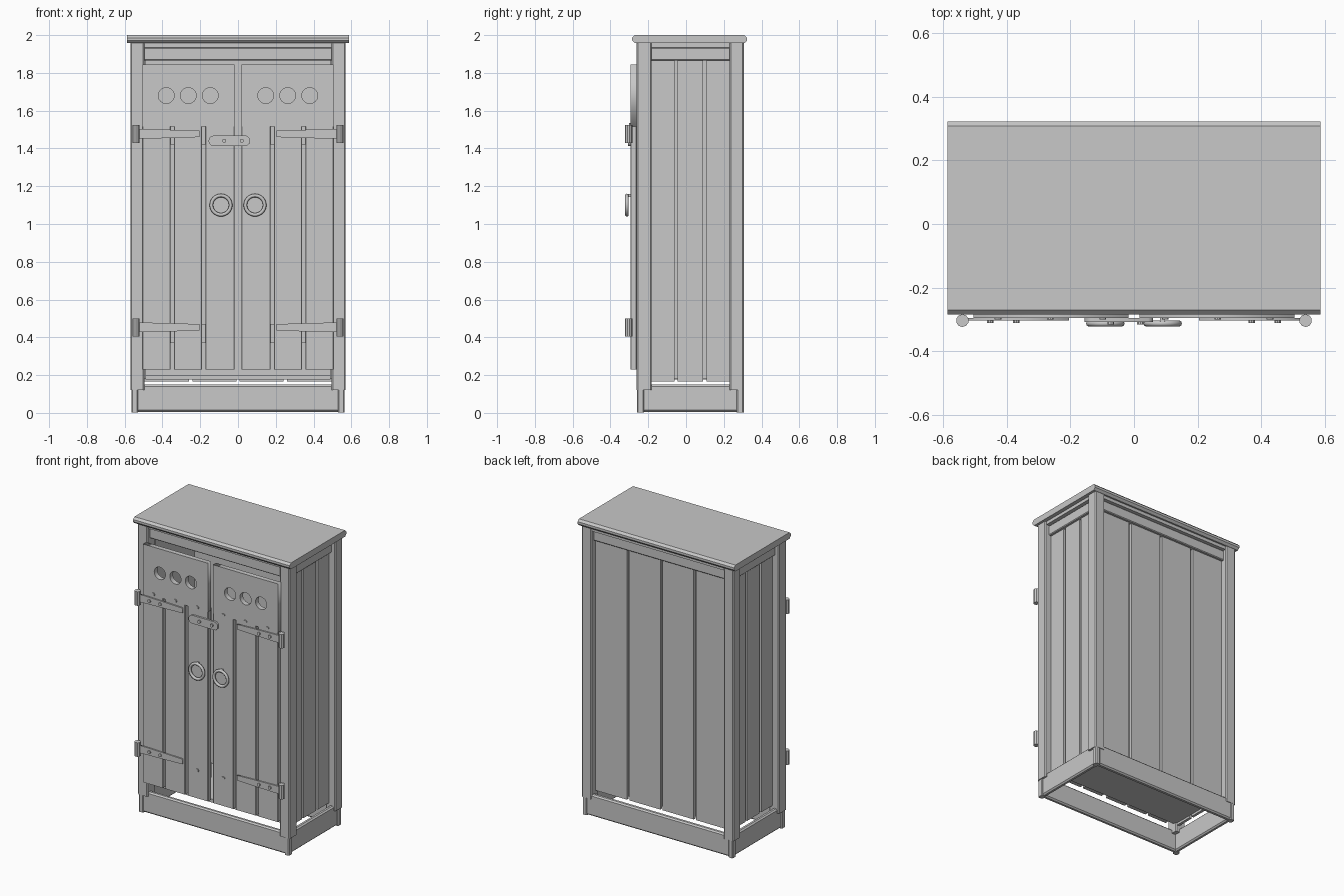
import bpy, bmesh
from math import pi, cos, sin

if "Cube" in bpy.data.objects:
    bpy.data.objects.remove(bpy.data.objects["Cube"])

grey = bpy.data.materials.new("plain_grey")
grey.use_nodes = True
COLOUR = (0.58, 0.58, 0.58, 1)
grey.diffuse_color = COLOUR
grey.node_tree.nodes["Principled BSDF"].inputs["Base Color"].default_value = COLOUR


def finish(name, bm):
    mesh = bpy.data.meshes.new(name)
    bm.to_mesh(mesh)
    bm.free()
    mesh.materials.append(grey)
    obj = bpy.data.objects.new(name, mesh)
    bpy.context.collection.objects.link(obj)
    return obj


def box(name, x, y, z, bevel=0.0, axis=None):
    """Box from (low, high) ranges; chamfers all edges or those along one axis."""
    bm = bmesh.new()
    bmesh.ops.create_cube(bm, size=1)
    for v in bm.verts:
        for i, (lo, hi) in enumerate((x, y, z)):
            v.co[i] = lo if v.co[i] < 0 else hi
    if bevel:
        edges = [e for e in bm.edges if axis is None
                 or abs((e.verts[0].co - e.verts[1].co)[axis]) > 1e-4]
        bmesh.ops.bevel(bm, geom=edges, offset=bevel, segments=1,
                        profile=0.5, affect='EDGES')
    return finish(name, bm)


def plate(name, outlines, y0, y1):
    """Upright plate from closed (x, z) outlines; inner outlines become holes."""
    curve = bpy.data.curves.new(name, 'CURVE')
    curve.dimensions = '2D'
    curve.fill_mode = 'BOTH'
    curve.extrude = (y1 - y0) / 2
    for points in outlines:
        spline = curve.splines.new('POLY')
        spline.points.add(len(points) - 1)
        for p, (px, pz) in zip(spline.points, points):
            p.co = (px, pz, 0, 1)
        spline.use_cyclic_u = True
    temp = bpy.data.objects.new(name, curve)
    bpy.context.collection.objects.link(temp)
    temp.rotation_euler.x = pi / 2
    temp.location.y = (y0 + y1) / 2
    bpy.context.view_layer.update()
    source = temp.evaluated_get(bpy.context.evaluated_depsgraph_get())
    bm = bmesh.new()
    bm.from_mesh(source.to_mesh())
    bm.transform(temp.matrix_world)
    bpy.data.objects.remove(temp)
    return finish(name, bm)


def circle(cx, cz, r, n=24):
    return [(cx + r * cos(2 * pi * i / n), cz + r * sin(2 * pi * i / n)) for i in range(n)]


def cylinder(name, loc, r, depth, sides, rot=(0, 0, 0)):
    bpy.ops.mesh.primitive_cylinder_add(vertices=sides, radius=r, depth=depth,
                                        location=loc, rotation=rot)
    obj = bpy.context.object
    obj.name = name
    obj.data.materials.append(grey)
    bpy.ops.object.shade_smooth_by_angle()


def rivet(x, z, y):
    cylinder("rivet", (x, y, z), 0.011, 0.012, 10, (pi / 2, 0, 0))


def boards(lo, hi, cuts, make, gap=0.018):
    """Row of boards between lo and hi, with a gap at each cut."""
    starts = [lo] + [c + gap / 2 for c in cuts]
    ends = [c - gap / 2 for c in cuts] + [hi]
    for span_range in zip(starts, ends):
        make(span_range)


# Overhanging top with chamfered long edges, and the apron under it
box("top_board", (-0.587, 0.587), (-0.285, 0.323), (1.957, 2.0), 0.014, 0)
box("top_apron", (-0.56, 0.56), (-0.25, 0.298), (1.935, 1.957))

# Corner posts
FRONT, BACK = (-0.262, -0.182), (0.231, 0.307)
for s in (-1, 1):
    for y in (FRONT, BACK):
        box("corner_post", sorted((s * 0.57, s * 0.495)), y, (0.12, 1.957), 0.007, 2)

# Top rails
for y in ((-0.237, -0.2), (0.235, 0.28)):
    box("long_top_rail", (-0.505, 0.505), y, (1.865, 1.934), 0.005, 0)
for s in (-1, 1):
    box("side_top_rail", sorted((s * 0.54, s * 0.49)), (-0.19, 0.24), (1.865, 1.934), 0.005, 1)

# Open plinth
for y in ((-0.254, -0.222), (0.268, 0.302)):
    box("plinth_board", (-0.55, 0.55), y, (0.005, 0.15), 0.009, 0)
for s in (-1, 1):
    box("plinth_side", sorted((s * 0.556, s * 0.524)), (-0.25, 0.298), (0.005, 0.15), 0.009, 1)
    for y in ((-0.26, -0.222), (0.268, 0.306)):
        box("plinth_corner", sorted((s * 0.564, s * 0.53)), y, (0.003, 0.12), 0.006, 2)

# Floor
box("floor", (-0.49, 0.49), (-0.2, 0.23), (0.177, 0.2))

# Recessed side and back panels: boards over a backing
for s in (-1, 1):
    boards(-0.19, 0.24, (-0.053, 0.1),
           lambda r: box("side_board", sorted((s * 0.522, s * 0.504)), r, (0.165, 1.88)))
    box("side_backing", sorted((s * 0.504, s * 0.486)), (-0.19, 0.24), (0.18, 1.88))
boards(-0.5, 0.5, (-0.25, 0, 0.25),
       lambda r: box("back_board", r, (0.244, 0.262), (0.165, 1.88)))
box("back_backing", (-0.5, 0.5), (0.226, 0.244), (0.18, 1.88))

# Doors, mirrored
DOOR = (-0.295, -0.262)
for s in (-1, 1):
    def span(a, b):
        return sorted((s * a, s * b))

    # Head board with three round holes
    a, b = span(0.018, 0.505)
    plate("door_head", [[(a, 1.515), (b, 1.515), (b, 1.845), (a, 1.845)]]
          + [circle(s * x, 1.68, 0.042) for x in (0.147, 0.263, 0.38)], *DOOR)
    # Planks and the battens behind them
    boards(0.018, 0.505, (0.181, 0.349),
           lambda r: box("door_plank", span(*r), DOOR, (0.23, 1.515), 0.003, 2))
    for z in ((0.37, 0.47), (1.42, 1.52)):
        box("door_batten", span(0.03, 0.485), (-0.262, -0.242), z)
    for x in (0.098, 0.263, 0.428):
        rivet(s * x, 1.525, -0.295)
    rivet(s * 0.098, 0.42, -0.295)
    # Strap hinges
    for z in (0.453, 1.477):
        cylinder("hinge_barrel", (s * 0.54, -0.304, z), 0.02, 0.095, 10)
        plate("hinge_strap", [[(s * 0.53, z - 0.026), (s * 0.36, z - 0.022),
                               (s * 0.205, z - 0.017), (s * 0.205, z + 0.017),
                               (s * 0.36, z + 0.022), (s * 0.53, z + 0.026)]],
              -0.304, -0.295)
        for x in (0.37, 0.452):
            rivet(s * x, z, -0.305)
    # Ring pull and its staple
    bpy.ops.mesh.primitive_torus_add(location=(s * 0.09, -0.313, 1.1), rotation=(pi / 2, 0, 0),
                                     major_radius=0.051, minor_radius=0.0095,
                                     major_segments=32, minor_segments=10)
    ring = bpy.context.object
    ring.name = "ring_pull"
    ring.data.materials.append(grey)
    bpy.ops.object.shade_smooth_by_angle(angle=pi / 3)
    box("ring_staple", span(0.082, 0.098), (-0.313, -0.29), (1.143, 1.158))

# Latch bar across the doors, rounded at its free end
arc = [(-0.128 - 0.028 * sin(pi * i / 8), 1.44 + 0.028 * cos(pi * i / 8)) for i in range(9)]
plate("latch_bar", [arc + [(0.045, 1.412), (0.06, 1.425), (0.06, 1.455), (0.045, 1.468)]],
      -0.308, -0.295)
for x in (-0.073, 0.02):
    rivet(x, 1.44, -0.31)
